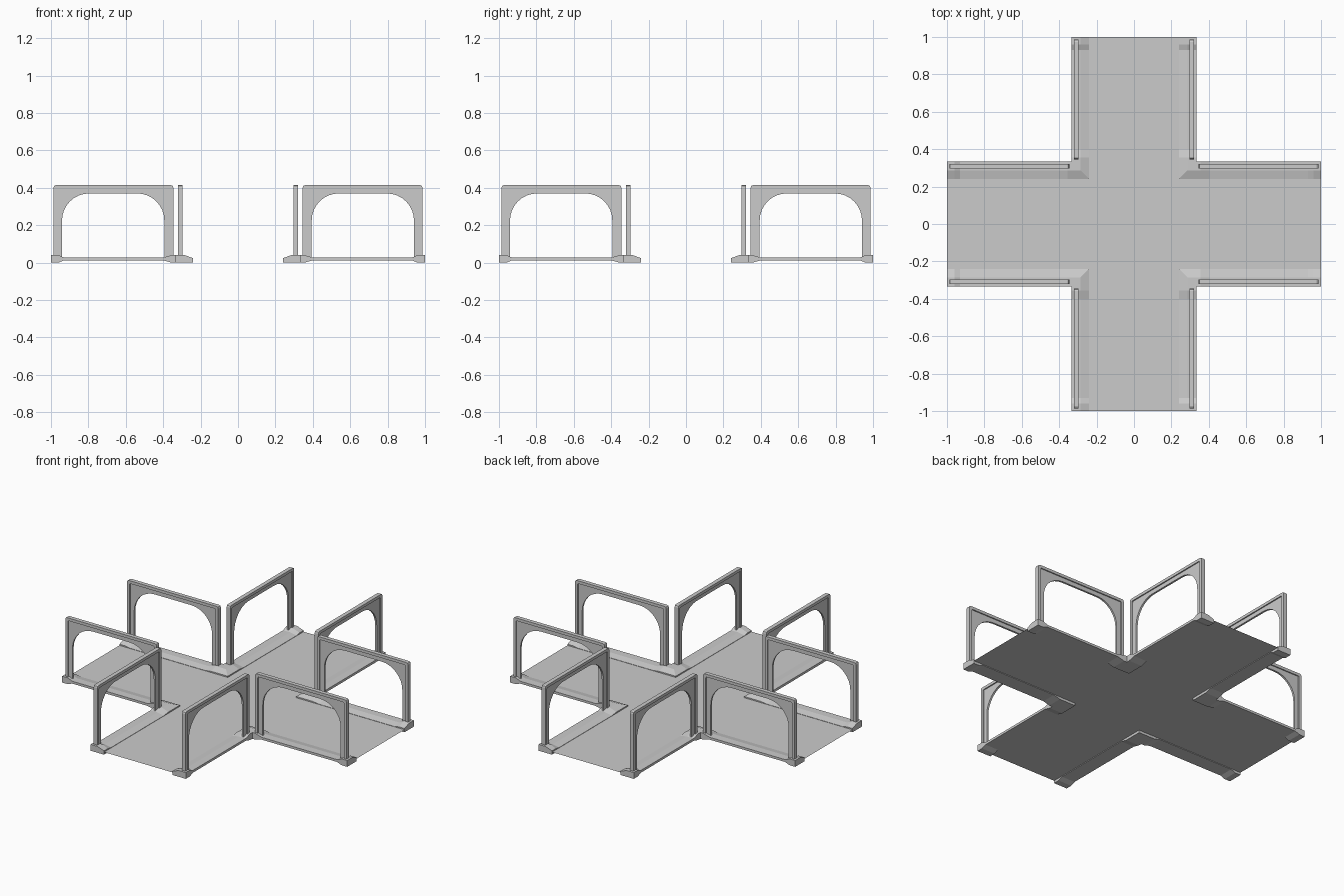
import bpy, bmesh, math

if "Cube" in bpy.data.objects:
    bpy.data.objects.remove(bpy.data.objects["Cube"])


def make(name, bm, mirror=True):
    bmesh.ops.recalc_face_normals(bm, faces=bm.faces)
    me = bpy.data.meshes.new(name)
    bm.to_mesh(me)
    bm.free()
    ob = bpy.data.objects.new(name, me)
    bpy.context.collection.objects.link(ob)
    if mirror:
        m = ob.modifiers.new("four_corners", 'MIRROR')
        m.use_axis = (True, True, False)
        m.use_mirror_merge = False
    return ob


# floor: a single thin cross-shaped sheet
W, Z = 0.334, 0.016
bm = bmesh.new()
cross = [(W, 1), (-W, 1), (-W, W), (-1, W), (-1, -W), (-W, -W),
         (-W, -1), (W, -1), (W, -W), (1, -W), (1, W), (W, W)]
bm.faces.new([bm.verts.new((x, y, Z)) for x, y in cross])
make("floor", bm, mirror=False)


# curbs: L-shaped sweep around an inner corner, taller at ends and corner
def section(high):
    zb, zt, zs = (0.0, 0.04, 0.024) if high else (0.012, 0.027, 0.018)
    return [(W, zb), (W, zt), (0.285, zt), (0.24, zs), (0.24, zb)]


arm = [(1.0, True), (0.96, True), (0.93, False), (0.40, False), (0.355, True)]
bm = bmesh.new()
rings = [[bm.verts.new((t, r, z)) for r, z in section(h)] for t, h in arm]
rings.append([bm.verts.new((r, r, z)) for r, z in section(True)])
rings += [[bm.verts.new((r, t, z)) for r, z in section(h)] for t, h in reversed(arm)]
for a, b in zip(rings, rings[1:]):
    for i in range(5):
        j = (i + 1) % 5
        bm.faces.new((a[i], a[j], b[j], b[i]))
bm.faces.new(rings[0])
bm.faces.new(rings[-1])
make("curb", bm)

# arched side panels: raised three-sided rim around a thinner arch panel
T0, T1, TOP, BASE, MID = 0.346, 0.986, 0.414, 0.02, 0.309


def arch(t0, t1, top, rad, n):
    pts = [(t0, BASE)]
    for cx, start in ((t0 + rad, 180), (t1 - rad, 90)):
        for i in range(n + 1):
            a = math.radians(start - 90 * i / n)
            pts.append((cx + rad * math.cos(a), top - rad + rad * math.sin(a)))
    return pts + [(t1, BASE)]


def slab(name, outer, inner, thick, swap):
    bm = bmesh.new()
    pts = outer + inner[::-1]
    r = MID - thick / 2
    f = bm.faces.new([bm.verts.new((r, t, z) if swap else (t, r, z)) for t, z in pts])
    new = bmesh.ops.extrude_face_region(bm, geom=[f])["geom"]
    vec = (thick, 0, 0) if swap else (0, thick, 0)
    bmesh.ops.translate(bm, vec=vec, verts=[v for v in new if isinstance(v, bmesh.types.BMVert)])
    make(name, bm)


for swap, tag in ((False, "x"), (True, "y")):
    e = 0.018
    slab("rim_" + tag, arch(T0, T1, TOP, 0.012, 2),
         arch(T0 + e, T1 - e, TOP - e, 0.006, 2), 0.026, swap)
    slab("arch_panel_" + tag, arch(T0 + 0.01, T1 - 0.01, TOP - 0.01, 0.008, 2),
         arch(0.394, 0.941, 0.37, 0.145, 8), 0.012, swap)
